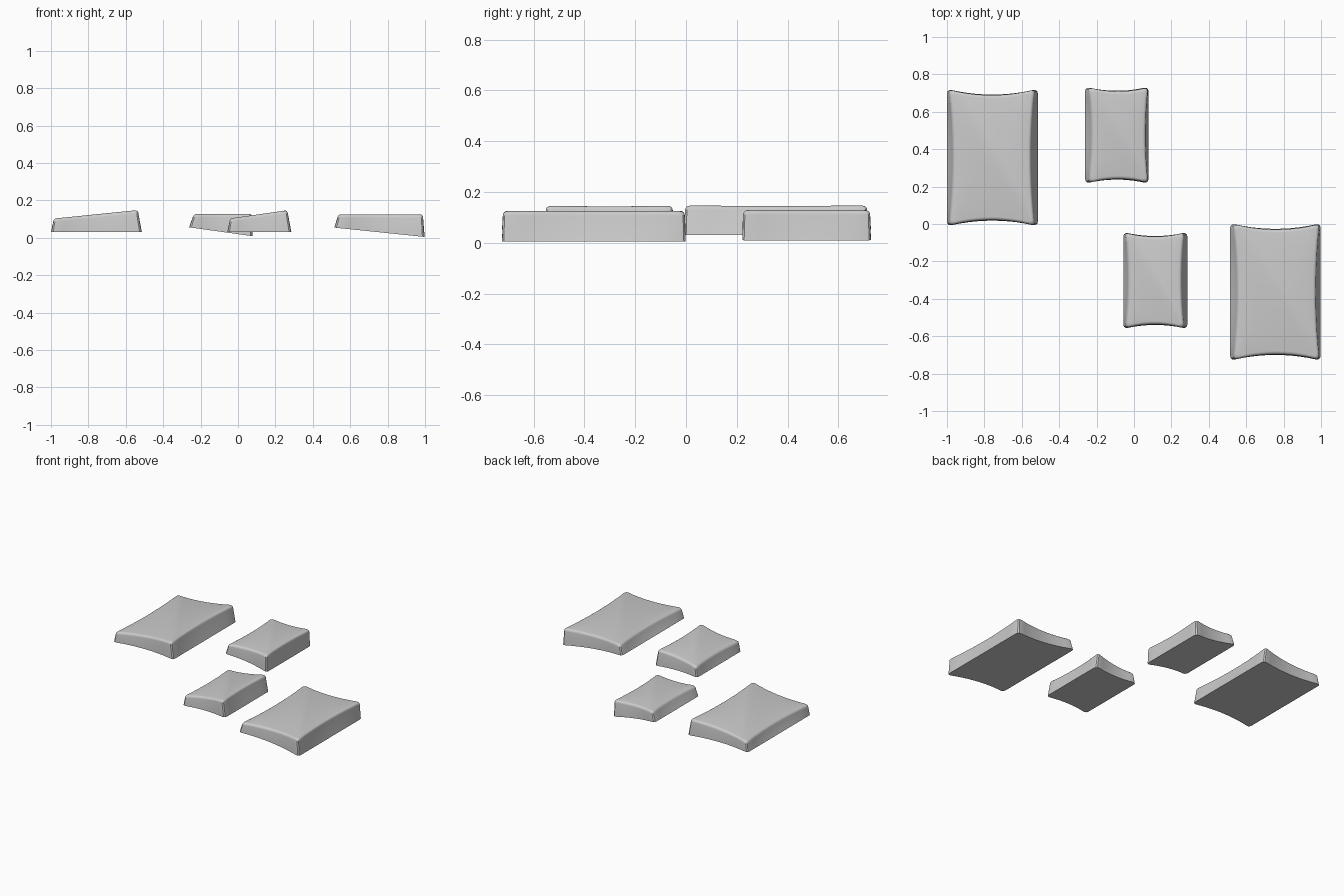
import bpy, bmesh, math

if "Cube" in bpy.data.objects:
    bpy.data.objects.remove(bpy.data.objects["Cube"])


def rounded_square(rx, ry, n=10, c=3):
    """Unit outline (-1..1) with subdivided sides and rounded corners."""
    pts = []
    corners = [(1, 1, 0), (-1, 1, 90), (-1, -1, 180), (1, -1, 270)]
    for i, (sx, sy, a0) in enumerate(corners):
        for k in range(c + 1):
            a = math.radians(a0 + 90 * k / c)
            pts.append((sx * (1 - rx) + rx * math.cos(a), sy * (1 - ry) + ry * math.sin(a)))
        nx, ny, _ = corners[(i + 1) % 4]
        a = math.radians(a0 + 90)
        x0, y0 = pts[-1]
        x1 = nx * (1 - rx) + rx * math.cos(a)
        y1 = ny * (1 - ry) + ry * math.sin(a)
        for k in range(1, n):
            t = k / n
            pts.append((x0 + (x1 - x0) * t, y0 + (y1 - y0) * t))
    return pts


def wedge_pad(name, cx, cy, cz, s, tilt):
    """Pinched pad with a sloping top and soft upper rim; s scales the footprint."""
    hw, hl = 0.243 * s, 0.367 * s
    outline = rounded_square(0.024 / hw, 0.024 / hl)
    slope = 0.049 / (2 * hw)
    rim = 0.018

    def ring(left, right, half, bow_x, bow_y, z, tilted):
        out = []
        for u, v in outline:
            side = (right - left) / 2 - bow_x * (1 - v * v)
            x = (left + right) / 2 + u * side
            y = v * (half - bow_y * (1 - u * u))
            out.append(bm.verts.new((x, y, z + (0.126 + slope * x if tilted else 0))))
        return out

    bm = bmesh.new()
    rings = [ring(-hw, hw, hl, 0, 0.03 * s, 0.03, False)]
    for k in range(5):
        a = math.pi / 2 * k / 4
        d = rim * (1 - math.cos(a))
        rings.append(ring(-hw + 0.009 + d, hw - 0.016 - d, hl - 0.003 - d,
                          0.02 * s, 0.03 * s, -rim * (1 - math.sin(a)), True))
    for a, b in zip(rings, rings[1:]):
        for i in range(len(a)):
            j = (i + 1) % len(a)
            bm.faces.new((a[i], a[j], b[j], b[i]))
    bm.faces.new(rings[0][::-1])
    bm.faces.new(rings[-1])
    bmesh.ops.recalc_face_normals(bm, faces=bm.faces)
    me = bpy.data.meshes.new(name)
    bm.to_mesh(me)
    bm.free()
    ob = bpy.data.objects.new(name, me)
    bpy.context.collection.objects.link(ob)
    ob.location = (cx, cy, cz)
    ob.rotation_euler = (0, math.radians(tilt), 0)
    bpy.context.view_layer.objects.active = ob
    ob.select_set(True)
    bpy.ops.object.shade_smooth_by_angle(angle=math.radians(35))
    ob.select_set(False)


# Flat-based pads
wedge_pad("large_pad_left", -0.757, 0.355, 0.0, 1.0, 0)
wedge_pad("small_pad_front", 0.114, -0.302, 0.0, 0.705, 0)
# Pads tipped so that the top is level
wedge_pad("large_pad_right", 0.753, -0.363, 0.0, 1.0, 5.9)
wedge_pad("small_pad_back", -0.096, 0.475, 0.003, 0.705, 7.9)
